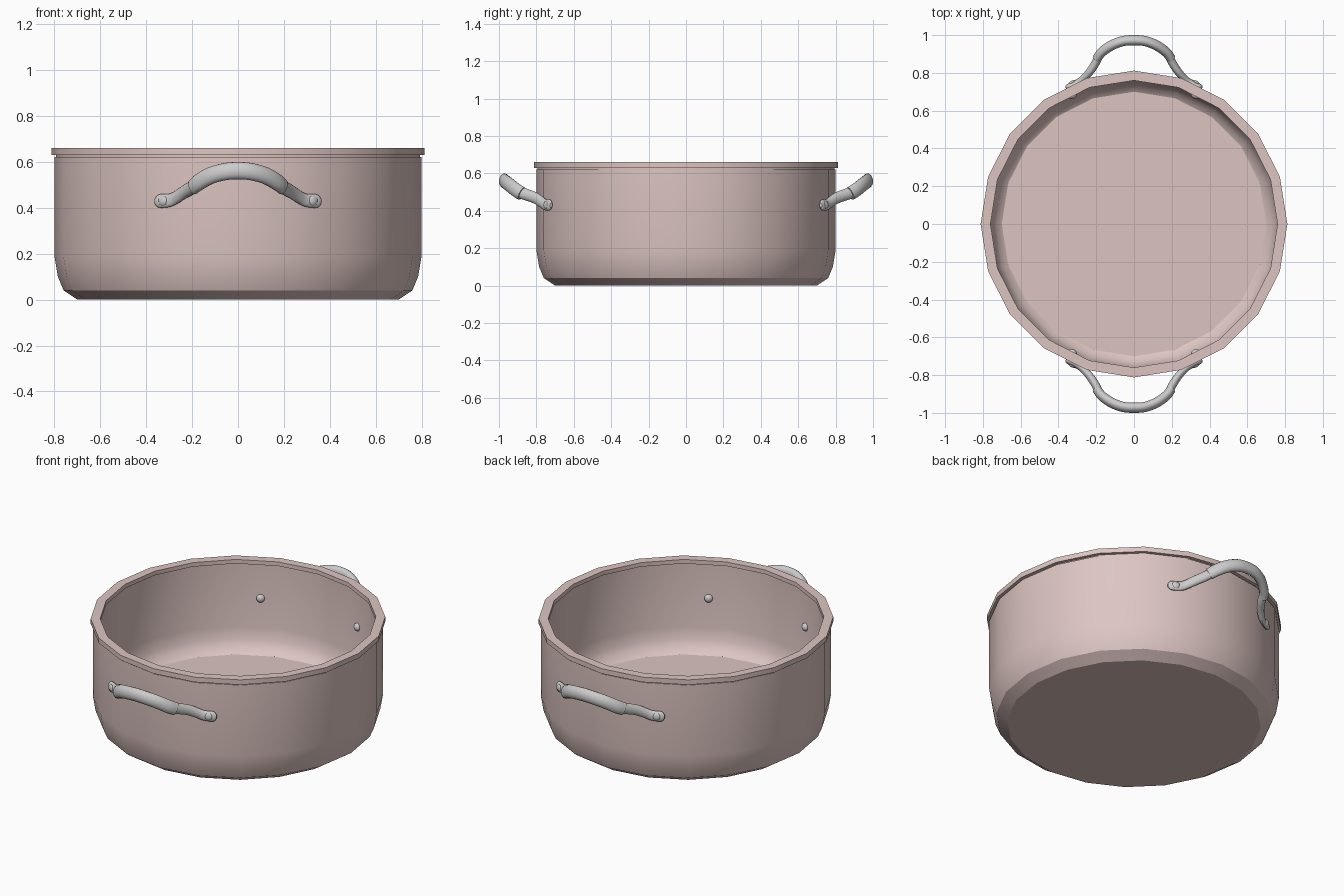
import bpy, bmesh, math
from mathutils import Vector, Matrix

if "Cube" in bpy.data.objects:
    bpy.data.objects.remove(bpy.data.objects["Cube"])


def finish(name, bm, mat=None, angle=35):
    bmesh.ops.recalc_face_normals(bm, faces=bm.faces)
    me = bpy.data.meshes.new(name)
    bm.to_mesh(me)
    bm.free()
    ob = bpy.data.objects.new(name, me)
    bpy.context.collection.objects.link(ob)
    if mat:
        me.materials.append(mat)
    bpy.ops.object.select_all(action='DESELECT')
    ob.select_set(True)
    bpy.context.view_layer.objects.active = ob
    bpy.ops.object.shade_smooth_by_angle(angle=math.radians(angle))
    return ob


def skin(bm, rings):
    # join neighbouring rings with quads and cap both ends
    n = len(rings[0])
    for r0, r1 in zip(rings, rings[1:]):
        for i in range(n):
            j = (i + 1) % n
            bm.faces.new((r0[i], r0[j], r1[j], r1[i]))
    bm.faces.new(rings[0])
    bm.faces.new(rings[-1])


def lathe(name, profile, sides, mat, angle):
    bm = bmesh.new()
    rings = []
    for r, z in profile:
        rings.append([bm.verts.new((r * math.cos(a), r * math.sin(a), z))
                      for a in (math.tau * i / sides for i in range(sides))])
    skin(bm, rings)
    return finish(name, bm, mat, angle)


def catmull(p, steps=4):
    # smooth interpolation of control rows
    rows = [Vector(v) for v in p]
    ext = [2 * rows[0] - rows[1]] + rows + [2 * rows[-1] - rows[-2]]
    out = []
    for i in range(len(rows) - 1):
        a, b, c, d = ext[i:i + 4]
        for s in range(steps):
            t = s / steps
            out.append(0.5 * (2 * b + (c - a) * t + (2 * a - 5 * b + 4 * c - d) * t * t
                              + (3 * b - a - 3 * c + d) * t ** 3))
    return out + [rows[-1]]


def sweep(name, rows, sx, sy, sides=16):
    # rows: x, y, z, half thickness, half height
    pts = catmull(rows)
    bm = bmesh.new()
    rings = []
    for i, p in enumerate(pts):
        t = (pts[min(i + 1, len(pts) - 1)] - pts[max(i - 1, 0)])
        t = Vector(t[:3]).normalized()
        side = t.cross(Vector((0, -0.15, 1))).normalized()
        up = side.cross(t)
        ring = []
        for k in range(sides):
            a = math.tau * k / sides
            q = Vector(p[:3]) + side * p[3] * math.cos(a) + up * p[4] * math.sin(a)
            ring.append(bm.verts.new((q.x * sx, q.y * sy, q.z)))
        rings.append(ring)
    skin(bm, rings)
    return finish(name, bm)


def rivet(name, loc, normal, radius, depth):
    # flattened ball along the wall normal
    bm = bmesh.new()
    rot = Vector(normal).to_track_quat('Z', 'Y').to_matrix().to_4x4()
    m = Matrix.Translation(loc) @ rot @ Matrix.Diagonal((radius, radius, depth, 1))
    bmesh.ops.create_uvsphere(bm, u_segments=16, v_segments=8, radius=1, matrix=m)
    return finish(name, bm)


pink = bpy.data.materials.new("dusty_pink")
pink.diffuse_color = (0.72, 0.56, 0.535, 1)
pink.use_nodes = True
pink.node_tree.nodes["Principled BSDF"].inputs["Base Color"].default_value = pink.diffuse_color

# pot body: outside, rolled rim, inside wall and floor
lathe("pot_body", [
    (0.70, 0.0), (0.76, 0.04), (0.785, 0.10), (0.80, 0.19), (0.80, 0.622),
    (0.793, 0.622), (0.793, 0.63), (0.812, 0.63), (0.812, 0.66), (0.76, 0.66),
    (0.76, 0.635), (0.768, 0.635), (0.768, 0.25), (0.755, 0.18), (0.73, 0.13), (0.70, 0.11),
], 20, pink, 30)

# handle control points
half = [(0.06, 0.968, 0.557, 0.027, 0.038), (0.12, 0.945, 0.54, 0.027, 0.038),
        (0.17, 0.91, 0.512, 0.026, 0.038), (0.195, 0.878, 0.492, 0.025, 0.037)]
grip = [(-x, *r) for x, *r in reversed(half)] + [(0, 0.973, 0.562, 0.027, 0.038)] + half
leg = [(0.18, 0.90, 0.502, 0.021, 0.031), (0.205, 0.85, 0.485, 0.022, 0.031),
       (0.235, 0.805, 0.468, 0.021, 0.030), (0.27, 0.77, 0.445, 0.018, 0.028),
       (0.30, 0.751, 0.432, 0.015, 0.029), (0.345, 0.729, 0.43, 0.014, 0.029),
       (0.361, 0.721, 0.43, 0.008, 0.012)]

# two handles, each with a grip, two legs and rivets through the wall
for sy, end in ((-1, "front"), (1, "back")):
    sweep(end + "_handle_grip", grip, 1, sy)
    for sx, s in ((-1, "left"), (1, "right")):
        tag = f"{end}_{s}"
        n = (0.454 * sx, 0.891 * sy, 0)
        sweep(tag + "_handle_leg", leg, sx, sy)
        rivet(tag + "_outer_rivet", (0.327 * sx, 0.749 * sy, 0.43), n, 0.022, 0.010)
        rivet(tag + "_inner_rivet", (0.325 * sx, 0.681 * sy, 0.43), n, 0.024, 0.018)
